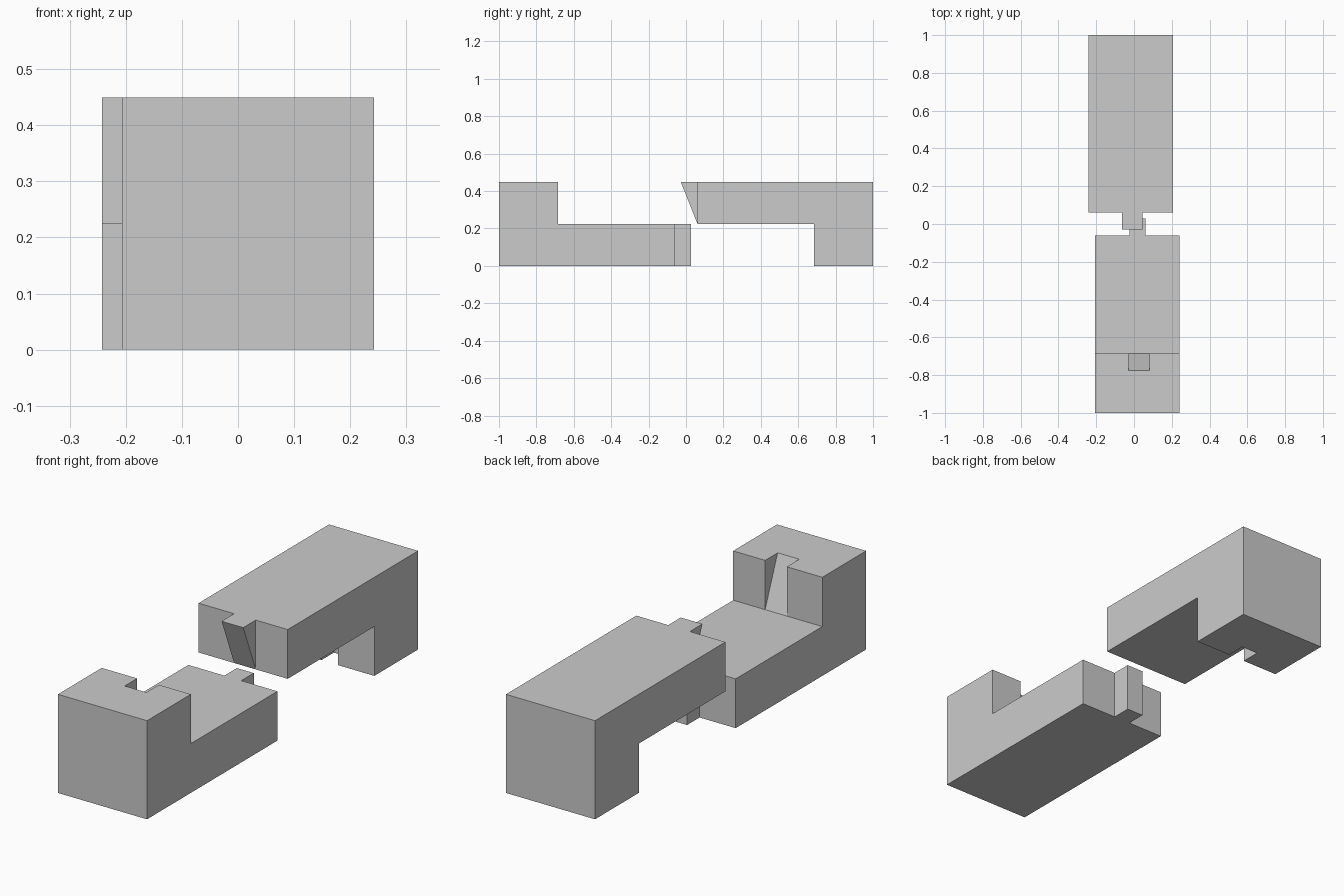
import bpy
import bmesh

cube = bpy.data.objects.get("Cube")
if cube:
    bpy.data.objects.remove(cube, do_unlink=True)

H, MID = 0.449, 0.2245      # full height and height of the lap
SHOULDER = 0.685            # |y| of the heel faces
END = 0.062                 # |y| of the lap ends
DEPTH = 0.09                # tenon projection
SLOPE = DEPTH / (H - MID)   # lean of the wedge

grey = bpy.data.materials.new("plain grey")
grey.use_nodes = True
grey.diffuse_color = (0.6, 0.6, 0.6, 1)
grey.node_tree.nodes["Principled BSDF"].inputs["Base Color"].default_value = (0.6, 0.6, 0.6, 1)


def prism(name, x0, x1, profile):
    """Extrude a (y, z) profile from x0 to x1."""
    bm = bmesh.new()
    face = bm.faces.new([bm.verts.new((x0, y, z)) for y, z in profile])
    ext = bmesh.ops.extrude_face_region(bm, geom=[face])
    moved = [v for v in ext["geom"] if isinstance(v, bmesh.types.BMVert)]
    bmesh.ops.translate(bm, vec=(x1 - x0, 0, 0), verts=moved)
    bmesh.ops.recalc_face_normals(bm, faces=bm.faces)
    mesh = bpy.data.meshes.new(name)
    bm.to_mesh(mesh)
    bm.free()
    mesh.materials.append(grey)
    obj = bpy.data.objects.new(name, mesh)
    bpy.context.collection.objects.link(obj)
    return obj


def combine(body, tool, operation):
    """Apply a boolean and remove the tool."""
    mod = body.modifiers.new("joint", 'BOOLEAN')
    mod.operation, mod.solver, mod.object = operation, 'EXACT', tool
    bpy.context.view_layer.update()
    graph = bpy.context.evaluated_depsgraph_get()
    mesh = bpy.data.meshes.new_from_object(body.evaluated_get(graph))
    body.modifiers.clear()
    body.data = mesh
    bpy.data.objects.remove(tool, do_unlink=True)


def box_profile(y0, y1, z0, z1):
    return [(y0, z0), (y1, z0), (y1, z1), (y0, z1)]


# Lower half: raised heel at the front, lap running back
lower = prism("lower_joint_half", -0.207, 0.242,
              [(-1, 0), (-END, 0), (-END, MID), (-SHOULDER, MID), (-SHOULDER, H), (-1, H)])
# Square tenon on the lap end
combine(lower, prism("square_tenon", -0.025, 0.06,
                     box_profile(-END - 0.05, -END + DEPTH, 0, MID)), 'UNION')
# Wedge socket in the heel
top = 0.5
combine(lower, prism("wedge_socket", -0.028, 0.081,
                     [(-SHOULDER, MID), (-SHOULDER + 0.03, MID + 0.05), (-SHOULDER + 0.03, top),
                      (-SHOULDER - SLOPE * (top - MID), top)]), 'DIFFERENCE')

# Upper half: lap on top, heel reaching down at the back
upper = prism("upper_joint_half", -0.242, 0.207,
              [(1, 0), (1, H), (END, H), (END, MID), (SHOULDER, MID), (SHOULDER, 0)])
# Wedge tenon on the lap end
combine(upper, prism("wedge_tenon", -0.063, 0.046,
                     [(END, MID), (END + 0.05, MID), (END + 0.05, H), (END - DEPTH, H)]), 'UNION')
# Square socket in the heel
combine(upper, prism("square_socket", -0.06, 0.025,
                     box_profile(SHOULDER - 0.05, SHOULDER + DEPTH, -0.05, MID)), 'DIFFERENCE')
